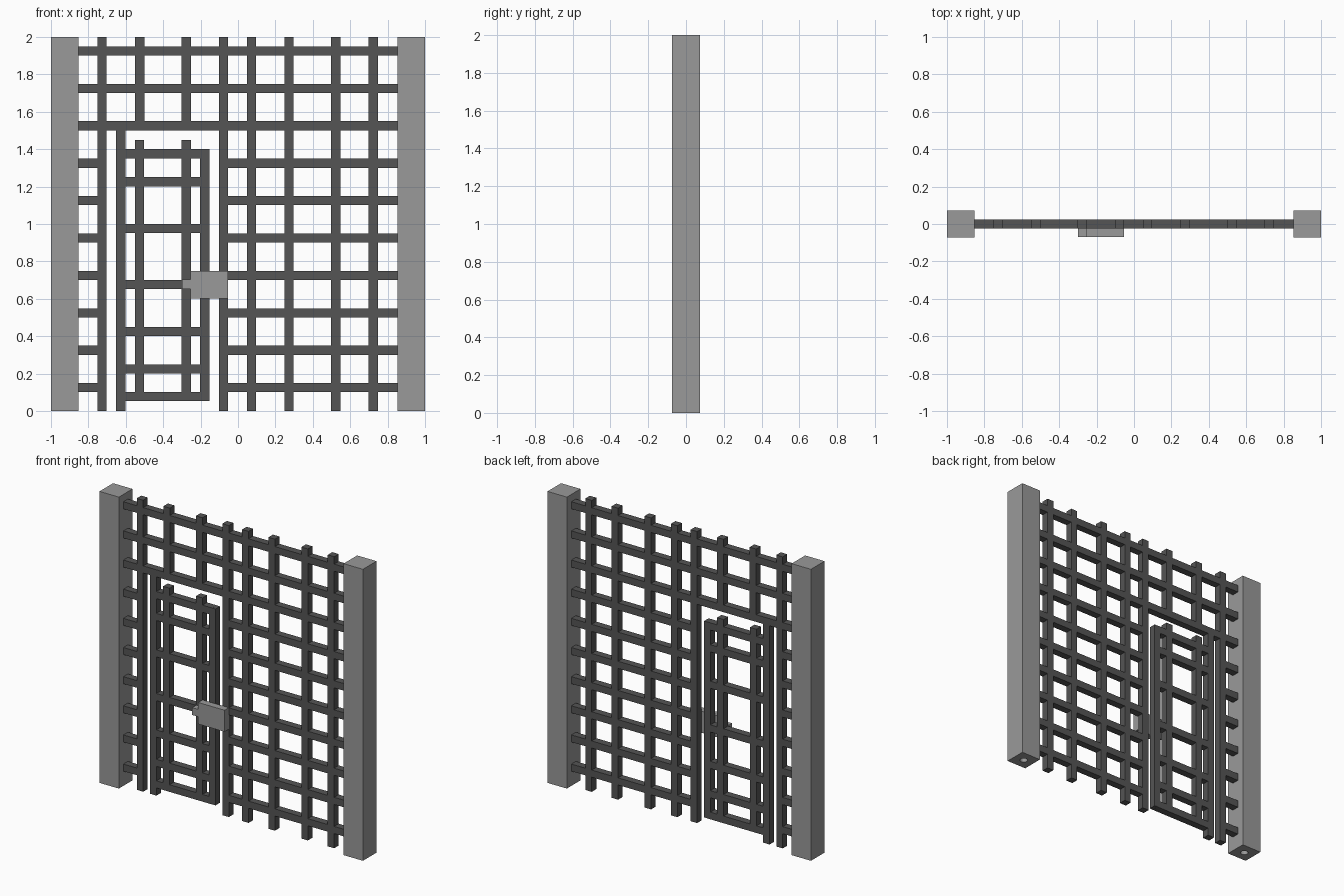
import bpy, bmesh

cube = bpy.data.objects.get("Cube")
if cube:
    bpy.data.objects.remove(cube, do_unlink=True)


def material(name, v):
    m = bpy.data.materials.new(name)
    m.use_nodes = True
    m.diffuse_color = (v, v, v, 1)
    m.node_tree.nodes["Principled BSDF"].inputs["Base Color"].default_value = (v, v, v, 1)
    return m


LIGHT = material("light grey stone", 0.32)
DARK = material("dark iron", 0.09)


def add_box(bm, x0, x1, y0, y1, z0, z1):
    verts = bmesh.ops.create_cube(bm, size=1)["verts"]
    for v in verts:
        v.co = (x1 if v.co.x > 0 else x0, y1 if v.co.y > 0 else y0, z1 if v.co.z > 0 else z0)
    return verts


def boxes(name, mat, specs):
    """One object made of boxes given as (x0, x1, y0, y1, z0, z1)."""
    bm = bmesh.new()
    for s in specs:
        add_box(bm, *s)
    mesh = bpy.data.meshes.new(name)
    bm.to_mesh(mesh)
    bm.free()
    mesh.materials.append(mat)
    ob = bpy.data.objects.new(name, mesh)
    bpy.context.collection.objects.link(ob)
    return ob


H = 0.0245  # half thickness of every bar


def upright(x, z0, z1):
    return (x - H, x + H, -H, H, z0, z1)


def rail(z, x0, x1):
    return (x0, x1, -H, H, z - H, z + H)


# Side posts with a shallow round socket underneath
for name, side in (("left_post", 1), ("right_post", -1)):
    x0, x1 = sorted((side * 0.853, side))
    post = boxes(name, LIGHT, [(x0, x1, -0.0735, 0.0735, 0, 2)])
    bpy.ops.mesh.primitive_cylinder_add(vertices=12, radius=0.025, depth=0.06,
                                        location=(side * 0.9265, 0, 0))
    cutter = bpy.context.object
    cutter.name = name + "_socket_cutter"
    cutter.hide_render = True
    cutter.hide_viewport = True
    cutter.display_type = 'WIRE'
    cutter.data.materials.append(LIGHT)
    mod = post.modifiers.new("socket", 'BOOLEAN')
    mod.operation = 'DIFFERENCE'
    mod.object = cutter

# Full height uprights, and the short ones above the door
boxes("gate_uprights", DARK,
      [upright(x, 0, 2) for x in (-0.727, -0.077, 0.073, 0.273, 0.523, 0.723)])
boxes("upper_uprights", DARK, [upright(x, 1.525, 2) for x in (-0.525, -0.277)])

# Gate rails: three across the full width, the rest broken by the doorway
rows = [0.125 + 0.2 * i for i in range(10)]
boxes("upper_rails", DARK, [rail(z, -0.86, 0.86) for z in rows[7:]])
boxes("left_side_rails", DARK, [rail(z, -0.077, 0.86) for z in rows[:7]])
boxes("right_side_rails", DARK, [rail(z, -0.86, -0.727) for z in rows[:7]])

# Door: hinge upright, latch stile, top and bottom rails
boxes("door_hinge_upright", DARK, [upright(-0.627, 0, 1.54)])
boxes("door_frame", DARK, [
    upright(-0.178, 0.053, 1.4),
    rail(1.376, -0.627, -0.178),
    rail(0.077, -0.627, -0.178),
])
boxes("door_uprights", DARK, [upright(x, 0.06, 1.45) for x in (-0.527, -0.277)])
boxes("door_rails", DARK,
      [rail(z, -0.627, -0.178) for z in (0.225, 0.426, 0.676, 0.976, 1.226)])

# Lock case and its handle stub
boxes("lock_case", LIGHT, [(-0.253, -0.053, -0.07, -0.023, 0.602, 0.75)])
boxes("lock_handle", LIGHT, [(-0.3, -0.25, -0.07, -0.023, 0.652, 0.702)])
